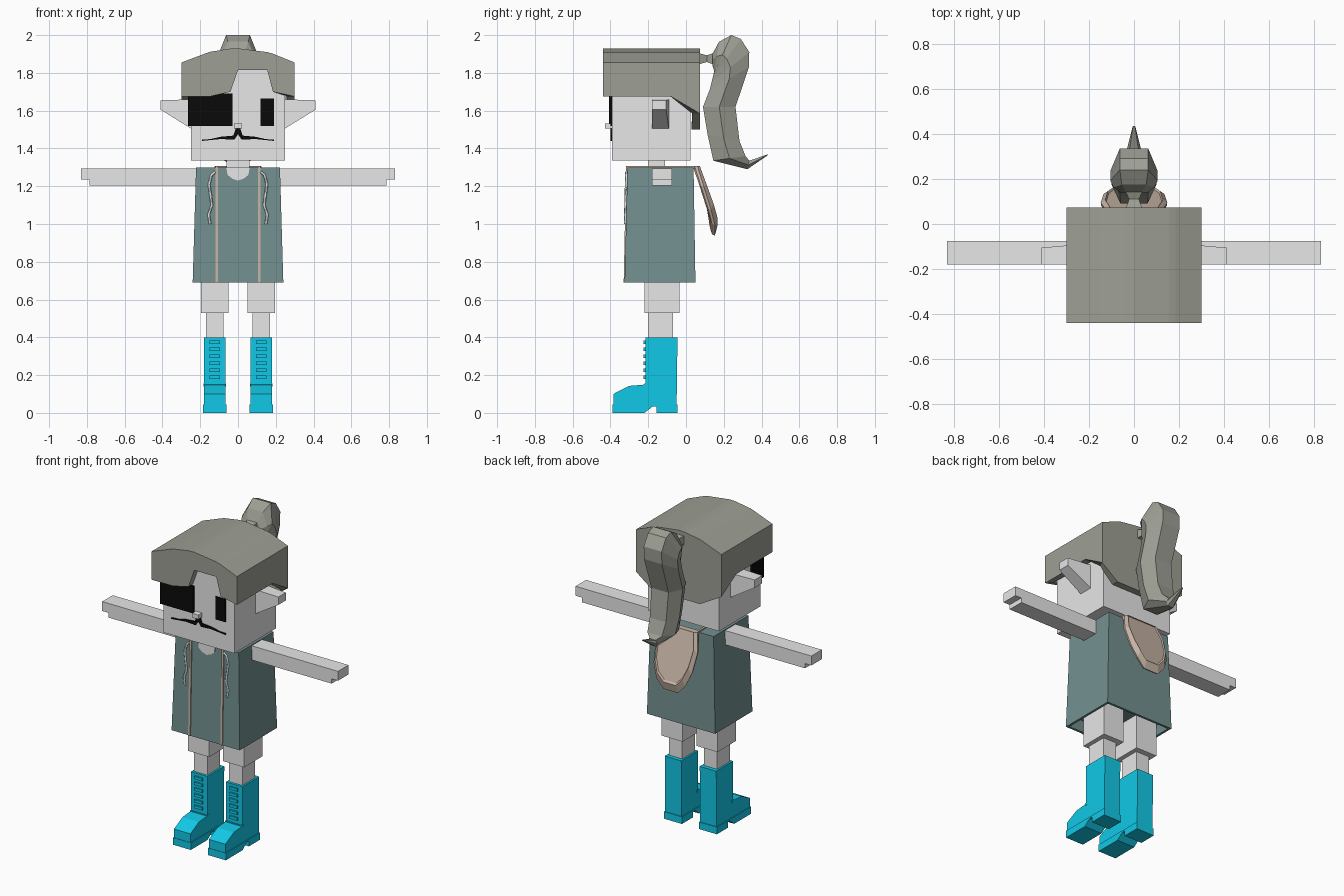
import bpy, bmesh

cube = bpy.data.objects.get("Cube")
if cube:
    bpy.data.objects.remove(cube, do_unlink=True)


def material(name, r, g, b):
    m = bpy.data.materials.new(name)
    m.use_nodes = True
    m.diffuse_color = (r, g, b, 1)
    node = next(n for n in m.node_tree.nodes if n.type == 'BSDF_PRINCIPLED')
    node.inputs["Base Color"].default_value = (r, g, b, 1)
    return m


SKIN = material("pale grey skin", .8, .8, .8)
HAIR = material("olive grey hair", .34, .35, .3)
CLOTH = material("dark teal cloth", .175, .28, .28)
BOOT = material("bright cyan", .006, .62, .85)
LINING = material("beige lining", .58, .46, .38)
BLACK = material("black", .003, .003, .003)
WHITE = material("white cord", .95, 1, 1)


def finish(name, bm, mat):
    bmesh.ops.recalc_face_normals(bm, faces=bm.faces)
    mesh = bpy.data.meshes.new(name)
    bm.to_mesh(mesh)
    bm.free()
    mesh.materials.append(mat)
    obj = bpy.data.objects.new(name, mesh)
    bpy.context.collection.objects.link(obj)
    return obj


def loft(name, rings, mat, caps=True):
    """Skin a list of closed rings with equal point counts."""
    bm = bmesh.new()
    loops = [[bm.verts.new(p) for p in ring] for ring in rings]
    for a, b in zip(loops, loops[1:]):
        for i in range(len(a)):
            j = (i + 1) % len(a)
            bm.faces.new((a[i], a[j], b[j], b[i]))
    if caps:
        bm.faces.new(loops[0])
        bm.faces.new(loops[-1])
    return finish(name, bm, mat)


def rect(x0, x1, y0, y1, z):
    return [(x0, y0, z), (x1, y0, z), (x1, y1, z), (x0, y1, z)]


def box(name, x0, x1, y0, y1, z0, z1, mat):
    return loft(name, [rect(x0, x1, y0, y1, z0), rect(x0, x1, y0, y1, z1)], mat)


def prism_x(name, yz, x0, x1, mat):
    return loft(name, [[(x, y, z) for y, z in yz] for x in (x0, x1)], mat)


def prism_y(name, xz, y0, y1, mat):
    return loft(name, [[(x, y, z) for x, z in xz] for y in (y0, y1)], mat)


# Head, neck and face
box("head", -.25, .25, -.393, .025, 1.335, 1.82, SKIN)
box("neck", -.06, .06, -.2, -.11, 1.25, 1.36, SKIN)
box("nose", -.022, .022, -.43, -.39, 1.505, 1.532, SKIN)
box("eye", .12, .19, -.4, -.391, 1.52, 1.665, BLACK)
box("eye_patch", -.265, -.03, -.408, -.29, 1.52, 1.69, BLACK)

for side, s in (("left", 1), ("right", -1)):
    # Moustache half
    prism_y(side + "_moustache",
            [(s * x, z) for x, z in ((0, 1.505), (.012, 1.505), (.024, 1.468), (.09, 1.462),
                                     (.19, 1.44), (.19, 1.448), (.09, 1.45), (.02, 1.446), (0, 1.475))],
            -.401, -.392, BLACK)

    # Ear, tapering outwards
    loft(side + "_ear", [
        [(s * .24, -.18, 1.5), (s * .24, -.09, 1.5), (s * .24, -.09, 1.66), (s * .24, -.18, 1.66)],
        [(s * .41, -.18, 1.605), (s * .41, -.105, 1.605), (s * .41, -.105, 1.655), (s * .41, -.18, 1.655)],
    ], SKIN)

    # Arm with stepped hand
    prism = [(s * x, z) for x, z in ((.2, 1.295), (.83, 1.295), (.83, 1.235), (.785, 1.235),
                                     (.785, 1.205), (.2, 1.205))]
    prism_y(side + "_arm", prism, -.18, -.075, SKIN)

    # Leg
    c = s * .123
    box(side + "_thigh", c - .074, c + .074, -.22, -.035, .53, .78, SKIN)
    box(side + "_shin", c - .047, c + .047, -.2, -.07, .36, .53, SKIN)

    # Boot with heel, sole, strap and laces
    prism_x(side + "_boot", [(-.05, .02), (-.045, .4), (-.215, .4), (-.215, .15), (-.3, .143),
                             (-.385, .1), (-.385, .04), (-.22, .04), (-.17, .045)],
            c - .058, c + .058, BOOT)
    prism_x(side + "_sole", [(-.045, 0), (-.045, .045), (-.388, .045), (-.388, 0), (-.22, 0),
                             (-.175, .035), (-.155, .035), (-.155, 0)],
            c - .063, c + .063, BOOT)
    box(side + "_boot_strap", c - .06, c + .06, -.22, -.2, .14, .155, BOOT)
    for i in range(6):
        z = .18 + i * .037
        box(side + "_lace", c - .028, c + .028, -.226, -.21, z, z + .018, BOOT)

    # Lining strip down the front and over the shoulder
    prism_x(side + "_lining_strip",
            [(-.33, .69), (-.317, 1.308), (.055, 1.308), (.055, 1.29), (-.3, 1.29), (-.31, .69)],
            s * .106, s * .12, LINING)

    # Drawstring
    curve = bpy.data.curves.new(side + "_drawstring", 'CURVE')
    curve.dimensions = '3D'
    curve.bevel_depth = .007
    curve.bevel_resolution = 0
    curve.use_fill_caps = True
    path = ((.12, 1.275), (.14, 1.26), (.153, 1.21), (.145, 1.15), (.138, 1.1), (.155, 1.05), (.148, 1.0))
    spline = curve.splines.new('POLY')
    spline.points.add(len(path) - 1)
    for point, (x, z) in zip(spline.points, path):
        point.co = (s * x, -.322 + (z - 1) * .025, z, 1)
    curve.materials.append(WHITE)
    bpy.context.collection.objects.link(bpy.data.objects.new(side + "_drawstring", curve))

# Tunic with a hollow hem
loft("tunic", [rect(-.215, .215, -.29, .025, .75), rect(-.225, .225, -.31, .035, .69),
               rect(-.24, .24, -.325, .05, .69), rect(-.222, .222, -.31, .04, 1.3)], CLOTH)
prism_y("neckline", [(-.062, 1.3), (.062, 1.3), (.055, 1.26), (.03, 1.24), (0, 1.23),
                     (-.03, 1.24), (-.055, 1.26)], -.317, -.3, SKIN)

# Hood hanging behind, as a rounded flap with a bevelled rim
half = [(.12, 1.308), (.145, 1.2), (.132, 1.08), (.1, 1.0), (.05, .945)]
outline = half + [(-x, z) for x, z in reversed(half)]


def hood_ring(scale, offset):
    return [(x * scale, .045 + offset + min(1.308 - z, .29) * .32, 1.308 + (z - 1.308) * scale)
            for x, z in outline]


loft("hood", [hood_ring(.92, -.01), hood_ring(1, 0), hood_ring(1.02, .015),
              hood_ring(.88, .028), hood_ring(.85, .018)], LINING)

# Hair cap: arched top with a cut fringe and longer back
xs = [-.3, -.15, -.04, 0, .155, .185, .3]
fringe = [1.675, 1.675, 1.70, 1.815, 1.815, 1.70, 1.675]
nape = [1.585, 1.5, 1.5, 1.5, 1.5, 1.5, 1.585]
rows = [(-.44, fringe), (-.08, None), (.073, nape)]
bm = bmesh.new()
top = [[bm.verts.new((x, y, 1.93 - .075 * (x / .3) ** 2)) for x in xs] for y, _ in rows]
front = [bm.verts.new((x, -.44, z)) for x, z in zip(xs, fringe)]
back = [bm.verts.new((x, .073, z)) for x, z in zip(xs, nape)]
for i in range(len(xs) - 1):
    for a, b in ((top[0], top[1]), (top[1], top[2]), (front, top[0]), (top[2], back)):
        bm.faces.new((a[i], a[i + 1], b[i + 1], b[i]))
for k in (0, -1):
    mid = bm.verts.new((xs[k], -.08, 1.675))
    bm.faces.new((front[k], mid, top[1][k], top[0][k]))
    bm.faces.new((mid, back[k], top[2][k], top[1][k]))
hair = finish("hair_cap", bm, HAIR)
shell = hair.modifiers.new("thickness", 'SOLIDIFY')
shell.thickness = .044
shell.offset = -1

# Ponytail and its tie
loft("hair_tie", [[(x * w, y, 1.875 + z * w) for x, z in ((-1, -.8), (1, -.8), (1, .8), (-1, .8))]
                  for y, w in ((.06, .04), (.11, .022), (.15, .04))], HAIR)
sections = [  # inner (y, z), outer (y, z), half width
    ((.14, 1.84), (.14, 1.9), .06),
    ((.15, 1.81), (.175, 1.965), .09),
    ((.145, 1.79), (.24, 2.0), .105),
    ((.14, 1.77), (.29, 1.98), .105),
    ((.135, 1.75), (.335, 1.91), .105),
    ((.125, 1.71), (.333, 1.83), .105),
    ((.09, 1.62), (.262, 1.62), .1),
    ((.115, 1.47), (.283, 1.44), .095),
    ((.145, 1.335), (.315, 1.36), .085),
    ((.325, 1.29), (.335, 1.335), .032),
    ((.43, 1.362), (.435, 1.37), .006),
]
rings = []
for (y0, z0), (y1, z1), w in sections:
    ym, zm = (y0 + y1) / 2, (z0 + z1) / 2
    rings.append([(-w * .6, y0, z0), (w * .6, y0, z0), (w, ym, zm),
                  (w * .6, y1, z1), (-w * .6, y1, z1), (-w, ym, zm)])
loft("ponytail", rings, HAIR)
